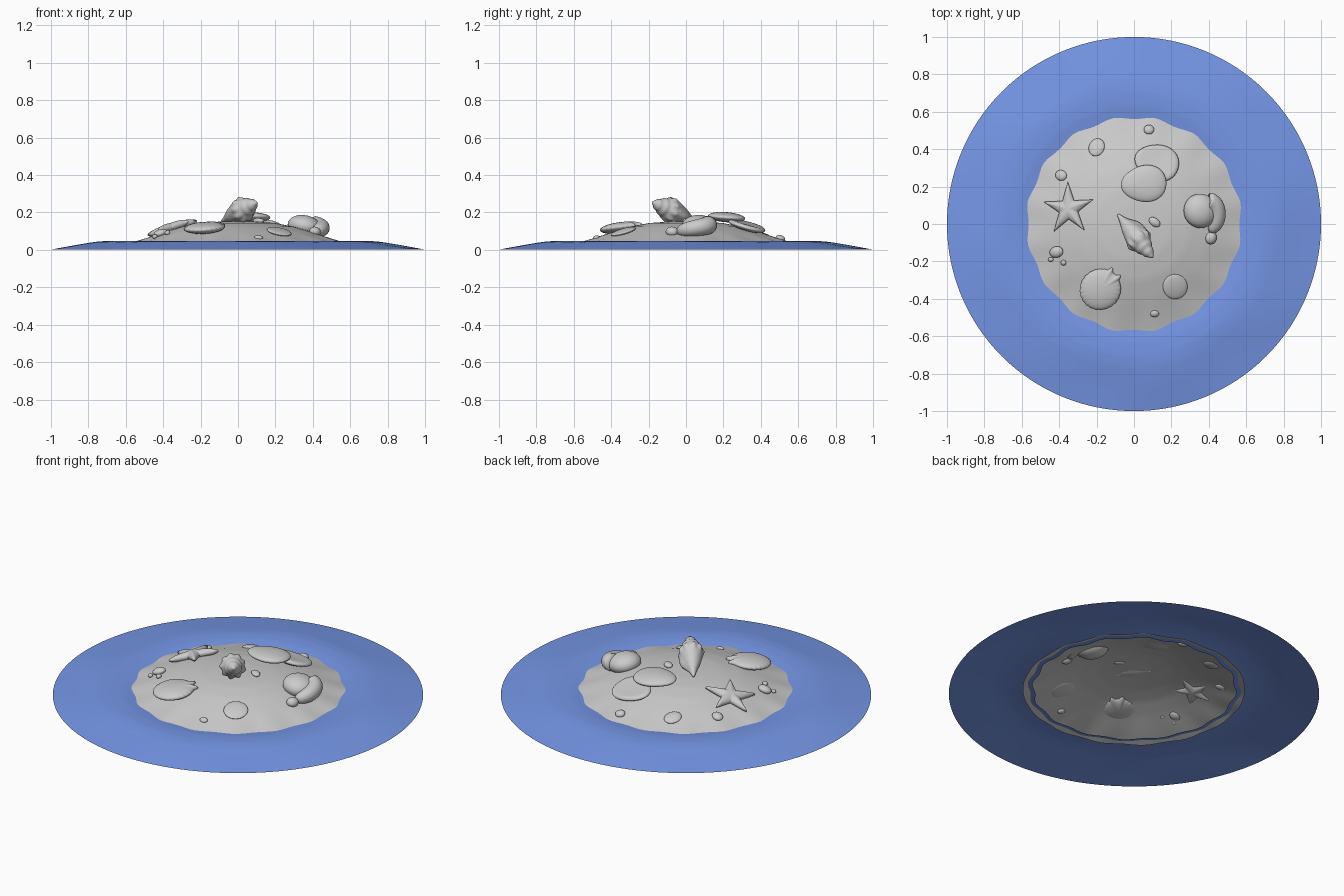
import bpy, bmesh, math
from math import sin, cos, pi, radians, sqrt, exp
from mathutils import Vector, Matrix

if "Cube" in bpy.data.objects:
    bpy.data.objects.remove(bpy.data.objects["Cube"])


def material(name, rgb):
    m = bpy.data.materials.new(name)
    m.use_nodes = True
    m.diffuse_color = (*rgb, 1)
    bsdf = m.node_tree.nodes["Principled BSDF"]
    bsdf.inputs["Base Color"].default_value = (*rgb, 1)
    bsdf.inputs["Roughness"].default_value = 0.8
    return m


SAND = material("sand grey", (0.6, 0.6, 0.6))
WATER = material("water blue", (0.18, 0.31, 0.8))


def interp(table, r):
    # smooth interpolation through (radius, height) pairs
    for (r0, z0), (r1, z1) in zip(table, table[1:]):
        if r <= r1:
            return z0 + (z1 - z0) * (r - r0) / (r1 - r0)
    return table[-1][1]


def skin(name, rings, mat, close_start=False, close_end=False, up=False):
    # join rings of points into one smooth surface
    bm = bmesh.new()
    loops = [[bm.verts.new(p) for p in ring] for ring in rings]
    n = len(loops[0])
    for a, b in zip(loops, loops[1:]):
        for i in range(n):
            j = (i + 1) % n
            bm.faces.new((a[i], a[j], b[j], b[i]))
    for ring, want in ((loops[0], close_start), (loops[-1], close_end)):
        if want:
            mid = sum((v.co for v in ring), Vector()) / n
            tip = bm.verts.new(mid)
            for i in range(n):
                bm.faces.new((ring[i], ring[(i + 1) % n], tip))
    bmesh.ops.recalc_face_normals(bm, faces=bm.faces)
    if up and sum(f.normal.z for f in bm.faces) < 0:
        bmesh.ops.reverse_faces(bm, faces=bm.faces)
    for f in bm.faces:
        f.smooth = True
    me = bpy.data.meshes.new(name)
    bm.to_mesh(me)
    bm.free()
    me.materials.append(mat)
    ob = bpy.data.objects.new(name, me)
    bpy.context.collection.objects.link(ob)
    return ob


# Sand mound and water ring
SAND_PROFILE = [(0, .152), (.1, .151), (.2, .143), (.3, .124), (.4, .094),
                (.5, .06), (.57, .038), (.65, .018)]
WATER_PROFILE = [(.5, .03), (.57, .038), (.63, .046), (.7, .048), (.76, .043),
                 (.85, .028), (1, .002)]
SEGMENTS = 128


def scallop(a):
    return 0.014 * cos(16 * (a - radians(11))) + 0.004 * sin(3 * a)


def ground(x, y):
    return interp(SAND_PROFILE, math.hypot(x, y))


def normal(x, y, e=0.05):
    return Vector((ground(x - e, y) - ground(x + e, y),
                   ground(x, y - e) - ground(x, y + e), 2 * e)).normalized()


def polar(r, a, z):
    return Vector((r * cos(a), r * sin(a), z))


angles = [2 * pi * i / SEGMENTS for i in range(SEGMENTS)]
sand_rings = []
for k in range(1, 25):
    r = 0.6 * k / 24
    fade = max(0, (r - 0.4) / 0.2)
    sand_rings.append([polar(r, a, interp(SAND_PROFILE, r - scallop(a) * fade))
                       for a in angles])
skin("sand_mound", sand_rings, SAND, close_start=True, up=True)

water_rings = []
for k in range(25):
    rings = []
    for a in angles:
        inner = 0.545 + 0.6 * scallop(a)
        r = inner + (1 - inner) * k / 24
        ripple = 0.0025 * sin(8 * a) * sin(pi * min(1, (1 - r) / 0.3))
        rings.append(polar(r, a, interp(WATER_PROFILE, r) + ripple * (r > 0.7)))
    water_rings.append(rings)
skin("water_ring", water_rings, WATER, up=True)


def lens(name, x, y, rx, ry, h, turn=0, lift=0.0, outline=None, dish=0, n=48, tilt=1.0):
    # rounded flat body lying on the sand, with an optional outline and recess
    up = Vector((0, 0, 1)).lerp(normal(x, y), tilt).normalized()
    place = (Matrix.Translation((x, y, ground(x, y) + lift))
             @ up.to_track_quat('Z', 'Y').to_matrix().to_4x4())
    spin = up.to_track_quat('Z', 'Y') @ Vector((1, 0, 0))
    place = place @ Matrix.Rotation(radians(turn) - math.atan2(spin.y, spin.x), 4, 'Z')
    steps = 9
    rings = []
    for k in range(1, 2 * steps):
        t = pi * k / (2 * steps)
        s = sin(t)
        z = h * cos(t)
        if k < steps:
            z -= dish * max(0, 1 - (s / 0.88) ** 2)
        ring = []
        for i in range(n):
            a = 2 * pi * i / n
            r = s * (outline(a) if outline else 1)
            ring.append(place @ Vector((rx * r * cos(a), ry * r * sin(a), z)))
        rings.append(ring)
    return skin(name, rings, SAND, True, True)


def loft(name, path, radius, n=32):
    # tube along a path; radius depends on position and angle
    rings = []
    last = len(path) - 1
    for k, p in enumerate(path):
        d = (path[min(k + 1, last)] - path[max(k - 1, 0)]).normalized()
        side = Vector((d.y, -d.x, 0)).normalized()
        top = side.cross(d)
        rings.append([p + (side * cos(2 * pi * i / n) + top * sin(2 * pi * i / n))
                      * radius(k / last, 2 * pi * i / n) for i in range(n)])
    return skin(name, rings, SAND, True, True)


# Starfish
def star_outline(a):
    d = abs((a + pi / 5) % (2 * pi / 5) - pi / 5)
    return 0.223 / (0.223 * cos(d) + 0.693 * sin(d))


lens("starfish", -.35, .08, .145, .145, .026, 20, .014, star_outline, n=80)


# Scallop shell with hinge ears
def scallop_outline(a):
    d = (a + pi) % (2 * pi) - pi
    ears = 0.2 * (exp(-((d - .24) / .1) ** 2) + exp(-((d + .24) / .1) ** 2))
    return 1 + ears + 0.012 * cos(24 * a)


lens("scallop_shell", -.18, -.35, .112, .108, .03, 48, .022, scallop_outline, n=96, tilt=.4)


# Pair of clam shells, the lower one dished
def clam_outline(a):
    return 1 + 0.05 * cos(a) - 0.04 * cos(3 * a)


lens("upper_clam", .05, .215, .122, .098, .027, 5, .036, clam_outline, tilt=.5)
lens("lower_clam", .12, .33, .12, .1, .026, -15, .02, clam_outline, dish=.016)

# Curled snail shell
lens("snail_body", .355, .07, .09, .092, .058, 20, .022, tilt=.6)
curl = [Vector((.40 + .047 * sin(t), .045 + .075 * cos(t), .135 - .012 * t))
        for t in [pi * k / 12 for k in range(13)]]
loft("snail_curl", curl, lambda t, a: 0.012 + 0.036 * sqrt(max(0, 1 - t * t)))
lens("snail_tip", .412, -.075, .034, .03, .026, 70, .01)

# Conch with whorled spire and flared lip
tail, apex = Vector((-.085, .05, .155)), Vector((.1, -.18, .255))
CONCH = [(0, .006), (.12, .018), (.3, .042), (.5, .06), (.6, .067), (.66, .062),
         (.72, .05), (.78, .047), (.84, .033), (.89, .031), (.94, .018), (1, .004)]


def conch_radius(t, a):
    knobs = 1 + 0.07 * cos(9 * a) * exp(-((t - .6) / .07) ** 2)
    d = (a - radians(200) + pi) % (2 * pi) - pi
    lip = 1 + 0.45 * exp(-(d / .45) ** 2) * exp(-((t - .32) / .2) ** 2)
    return interp(CONCH, t) * knobs * lip


loft("conch_shell", [tail.lerp(apex, k / 40) for k in range(41)], conch_radius, n=54)

# Pebbles and small shells: x, y, half sizes, turn, lift
PEBBLES = [
    (.22, -.335, .066, .07, .013, 30, .004),
    (.11, -.48, .023, .018, .012, 0, .003),
    (.11, .01, .034, .022, .014, -35, .006),
    (-.2, .41, .042, .05, .014, -20, .002),
    (.08, .505, .028, .026, .016, 0, .006),
    (-.39, .26, .032, .028, .016, -20, .008),
    (-.415, -.15, .038, .03, .02, 15, .01),
    (-.377, -.207, .015, .015, .012, 0, .008),
    (-.445, -.19, .014, .012, .011, 0, .006),
]
for i, (x, y, rx, ry, h, turn, lift) in enumerate(PEBBLES):
    lens("pebble_%d" % (i + 1), x, y, rx, ry, h, turn, lift, n=28)
